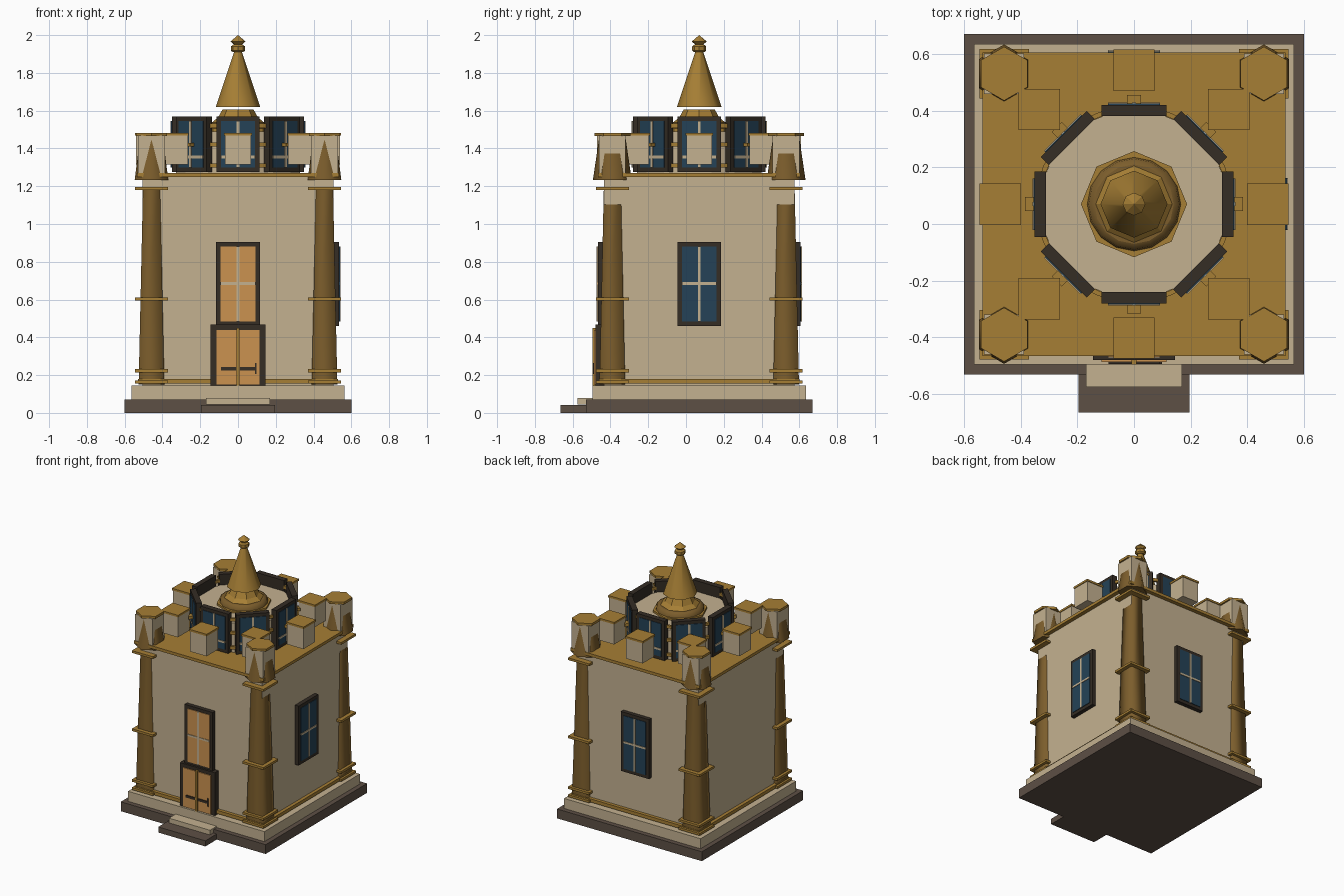
import bpy, bmesh, math
from mathutils import Matrix, Vector

cube = bpy.data.objects.get("Cube")
if cube:
    bpy.data.objects.remove(cube, do_unlink=True)

CY = 0.07          # centre of the tower on y
HALF = 0.505       # half width of the walls


def material(name, rgb):
    m = bpy.data.materials.new(name)
    m.use_nodes = True
    m.diffuse_color = (*rgb, 1)
    m.node_tree.nodes["Principled BSDF"].inputs["Base Color"].default_value = (*rgb, 1)
    return m


CREAM = material("cream plaster", (0.55, 0.44, 0.28))
STONE = material("grey brown stone", (0.11, 0.08, 0.06))
GOLD = material("gold trim", (0.38, 0.21, 0.035))
BRONZE = material("bronze columns", (0.20, 0.11, 0.025))
DARK = material("dark frame", (0.035, 0.026, 0.018))
BLUE = material("blue glass", (0.018, 0.055, 0.095))
ORANGE = material("orange wood", (0.60, 0.29, 0.08))


def finish(name, bm, mat, matrix=None, smooth=False):
    mesh = bpy.data.meshes.new(name)
    if matrix:
        bm.transform(matrix)
    bmesh.ops.recalc_face_normals(bm, faces=bm.faces)
    for f in bm.faces:
        f.smooth = smooth
    bm.to_mesh(mesh)
    bm.free()
    mesh.materials.append(mat)
    ob = bpy.data.objects.new(name, mesh)
    bpy.context.collection.objects.link(ob)
    return ob


def box(name, mat, x, y, z, matrix=None):
    """Box from (low, high) ranges along each axis."""
    bm = bmesh.new()
    bmesh.ops.create_cube(bm, size=1)
    for v in bm.verts:
        v.co = Vector([r[0] if c < 0 else r[1] for c, r in zip(v.co, (x, y, z))])
    return finish(name, bm, mat, matrix)


def slab(name, mat, half, z, at=(0, CY)):
    return box(name, mat, (at[0] - half, at[0] + half), (at[1] - half, at[1] + half), z)


def lathe(name, mat, profile, sides, at=(0, CY), turn=0.0, smooth=False):
    """Closed prism stack from (radius, z) points."""
    bm = bmesh.new()
    rings = []
    for r, z in profile:
        angles = [turn + math.tau * i / sides for i in range(sides)]
        rings.append([bm.verts.new((at[0] + r * math.cos(a), at[1] + r * math.sin(a), z))
                      for a in angles])
    for a, b in zip(rings, rings[1:]):
        for i in range(sides):
            j = (i + 1) % sides
            bm.faces.new((a[i], a[j], b[j], b[i]))
    bm.faces.new(rings[0])
    bm.faces.new(rings[-1])
    bmesh.ops.remove_doubles(bm, verts=bm.verts, dist=0.0001)
    ob = finish(name, bm, mat, None, smooth)
    if smooth:
        for f in ob.data.polygons:
            f.use_smooth = abs(f.normal.z) < 0.99
    return ob


def facing(angle, distance):
    """Place a part built facing -y at a distance from the tower centre."""
    return (Matrix.Translation((0, CY, 0)) @ Matrix.Rotation(angle, 4, "Z")
            @ Matrix.Translation((0, -distance, 0)))


def window(name, pane, z, bar_z, half, matrix, depth=0.035):
    low, high = z
    rim = 0.024
    box(name + "_frame", DARK, (-half, half), (-depth, 0.01), z, matrix)
    box(name + "_pane", pane, (rim - half, half - rim), (-depth - 0.004, -depth + 0.01),
        (low + rim, high - rim), matrix)
    front = (-depth - 0.008, -depth)
    box(name + "_upright", CREAM, (-0.007, 0.007), front, (low + rim, high - rim), matrix)
    box(name + "_crossbar", CREAM, (rim - half, half - rim), front,
        (bar_z - 0.007, bar_z + 0.007), matrix)


# Plinth and entrance steps
slab("plinth_base", STONE, 0.6, (0, 0.07))
slab("plinth_top", CREAM, 0.565, (0.07, 0.145))
box("lower_step", STONE, (-0.195, 0.195), (-0.665, -0.5), (0, 0.042))
box("upper_step", CREAM, (-0.17, 0.17), (-0.575, -0.48), (0.045, 0.08))

# Main walls with trim
slab("walls", CREAM, HALF, (0.145, 1.25))
slab("base_trim", GOLD, 0.53, (0.155, 0.18))
slab("roof_slab", GOLD, 0.535, (1.248, 1.27))

# Corner columns with bands and turrets
for sx, sy in ((-1, -1), (1, -1), (1, 1), (-1, 1)):
    at = (sx * 0.458, CY + sy * 0.46)
    lathe("corner_column", BRONZE, [(0.068 * math.sqrt(2), 0.15), (0.044 * math.sqrt(2), 1.24)],
          4, at, math.pi / 4, smooth=True)
    for z in (0.155, 0.215, 0.595, 1.18):
        slab("column_band", GOLD, 0.087, (z, z + 0.017), at)
    slab("turret_block", CREAM, 0.071, (1.25, 1.468), at)
    lathe("turret_sheath", BRONZE, [(0.103, 1.232), (0.07, 1.455)], 6, at, math.pi / 6, smooth=True)
    lathe("turret_cap", GOLD, [(0.095, 1.465), (0.095, 1.483)], 6, at, math.pi / 6)

# Drum with gold rings, windows and floating battlements
lathe("drum", CREAM, [(0.335, 1.27), (0.335, 1.49)], 16, turn=math.pi / 16)
for z in (1.31, 1.42, 1.52):
    bm = bmesh.new()
    rings = [[bm.verts.new((r * math.cos(math.tau * i / 32), CY + r * math.sin(math.tau * i / 32), z + h))
              for i in range(32)]
             for r, h in ((0.33, -0.011), (0.347, -0.011), (0.347, 0.011), (0.33, 0.011))]
    for k in range(4):
        a, b = rings[k], rings[(k + 1) % 4]
        for i in range(32):
            bm.faces.new((a[i], a[i - 1], b[i - 1], b[i]))
    finish("drum_ring", bm, GOLD)
for i in range(8):
    angle = math.tau * i / 8
    window("drum_window", BLUE, (1.275, 1.57), 1.355, 0.115, facing(angle, 0.32), 0.03)
    box("drum_bracket", GOLD, (-0.025, 0.025), (-0.385, -0.355), (1.41, 1.43), facing(angle, 0))
    at = (0.472 * math.sin(angle), CY - 0.472 * math.cos(angle))
    slab("battlement", CREAM, 0.068, (1.315, 1.47), at)
    slab("battlement_cap", GOLD, 0.073, (1.468, 1.483), at)

# Spire and finial
lathe("spire_foot", GOLD, [(0.187, 1.49), (0.187, 1.505)], 8)
lathe("spire_ring", BRONZE, [(0.165, 1.505), (0.16, 1.53), (0.14, 1.54)], 16, smooth=True)
lathe("spire_collar", GOLD, [(0.135, 1.54), (0.105, 1.565), (0.083, 1.605)], 8)
lathe("spire_cone", GOLD, [(0.118, 1.62), (0.018, 1.92)], 8, smooth=True)
lathe("finial_ring", GOLD, [(0.028, 1.91), (0.037, 1.918), (0.037, 1.94), (0.025, 1.95)], 8)
lathe("finial_tip", GOLD, [(0.014, 1.945), (0.04, 1.966), (0.0, 2.0)], 8)

# Wall windows on three sides
for name, angle, pane in (("front_window", 0, ORANGE), ("left_window", math.pi / 2, BLUE),
                          ("back_window", math.pi, BLUE)):
    window(name, pane, (0.46, 0.905), 0.685, 0.116, facing(angle, HALF), 0.03)

# Double door with centre post and latch
door = facing(0, HALF)
box("door_frame", DARK, (-0.145, 0.145), (-0.045, 0.01), (0.145, 0.467), door)
box("door_leaves", ORANGE, (-0.115, 0.115), (-0.052, 0), (0.15, 0.44), door)
box("door_post", GOLD, (-0.008, 0.008), (-0.06, 0), (0.08, 0.45), door)
box("door_latch", DARK, (-0.09, 0.095), (-0.058, 0), (0.225, 0.243), door)
box("latch_end", DARK, (0.09, 0.098), (-0.058, 0), (0.205, 0.265), door)
